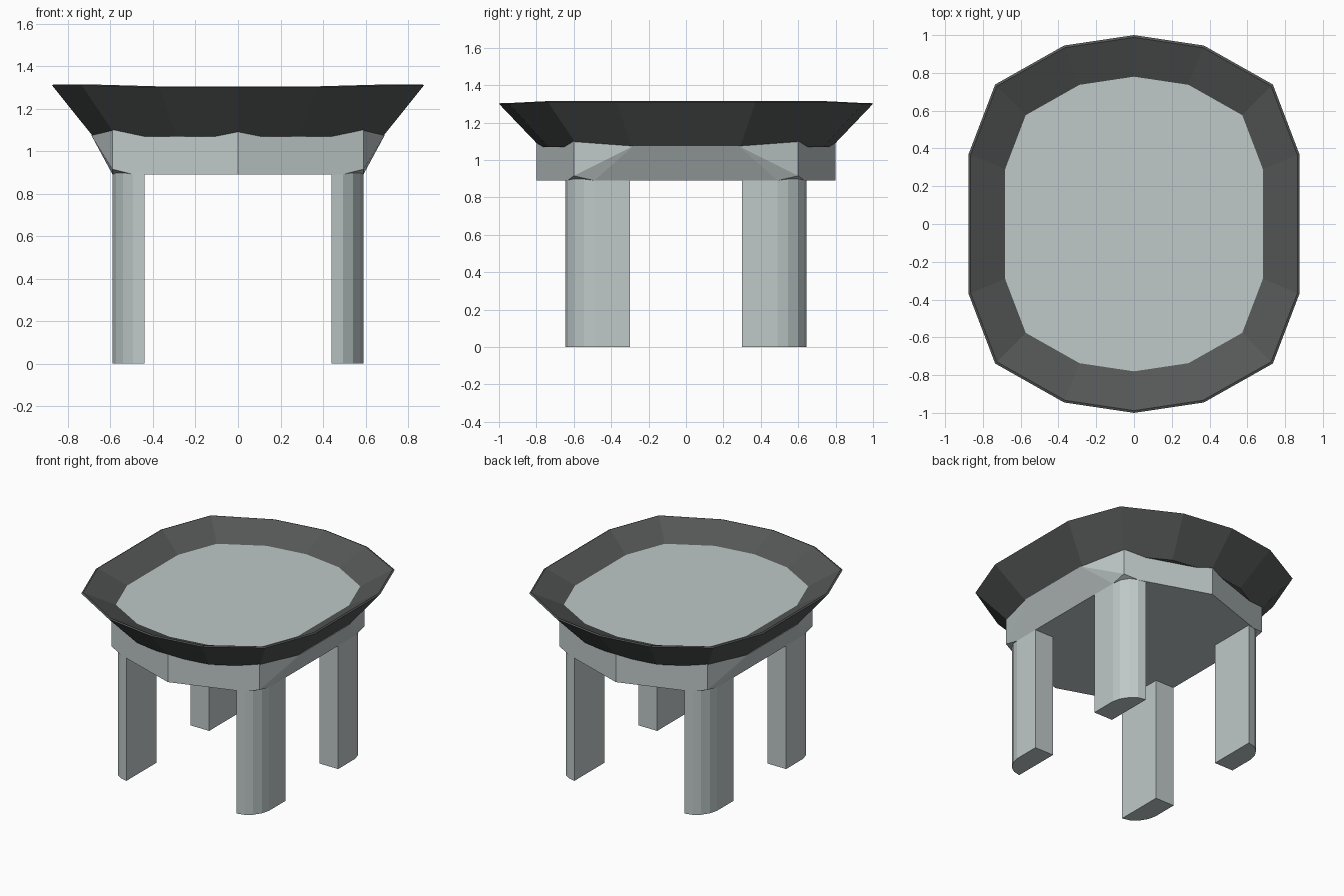
import bpy, bmesh

if "Cube" in bpy.data.objects:
    bpy.data.objects.remove(bpy.data.objects["Cube"])


def material(name, rgb):
    m = bpy.data.materials.new(name)
    m.diffuse_color = (*rgb, 1)
    m.use_nodes = True
    m.node_tree.nodes["Principled BSDF"].inputs["Base Color"].default_value = m.diffuse_color
    return m


light = material("pale grey", (0.52, 0.58, 0.58))
dark = material("charcoal", (0.09, 0.097, 0.095))


def finish(name, bm, mats):
    bmesh.ops.recalc_face_normals(bm, faces=bm.faces)
    me = bpy.data.meshes.new(name)
    bm.to_mesh(me)
    bm.free()
    for m in mats:
        me.materials.append(m)
    ob = bpy.data.objects.new(name, me)
    bpy.context.collection.objects.link(ob)
    return ob


# Tray: fourteen-sided dish with a flared dark rim and a pale floor
quarter = [(0.37, 0.94), (0.735, 0.735), (0.875, 0.37)]
right = [(0, 0.995)] + quarter + [(x, -y) for x, y in reversed(quarter)] + [(0, -0.995)]
outline = [(x * 1.0, y * 1.005) for x, y in right]
outline += [(-x, y) for x, y in reversed(outline[1:-1])]

bm = bmesh.new()


def ring(scale, z, lift=0.0):
    return [bm.verts.new((x * scale, y * scale, z + (lift if abs(x) > 0.7 else 0)))
            for x, y in outline]


def bridge(a, b):
    n = len(a)
    for i in range(n):
        bm.faces.new((a[i], a[(i + 1) % n], b[(i + 1) % n], b[i]))


under = ring(0.78, 1.07)
lip = ring(1.0, 1.3, 0.01)
lip_in = ring(0.988, 1.305, 0.01)
floor = ring(0.78, 1.21)
bridge(under, lip)
bridge(lip, lip_in)
bridge(lip_in, floor)
bm.faces.new(under)
top = bm.faces.new(floor)
top.material_index = 1
finish("tray", bm, [dark, light])

# Apron: six-sided block with side panels leaning out under the tray
bm = bmesh.new()
for sy in (-1, 1):
    for z in (0.89, 1.1):
        bm.verts.new((0, 0.8 * sy, z))
    for sx in (-1, 1):
        for x, y, z in [(0.59, 0.6, 1.1), (0.59, 0.6, 0.915), (0.59, 0.49, 0.89),
                        (0.49, 0.634, 0.89), (0.69, 0.28, 1.075)]:
            bm.verts.new((x * sx, y * sy, z))
bmesh.ops.convex_hull(bm, input=bm.verts)
finish("apron", bm, [light])

# Legs: rectangular posts with a rounded outer corner
section = [(0.44, 0.30), (0.59, 0.30), (0.59, 0.49), (0.575, 0.545), (0.54, 0.60),
           (0.495, 0.632), (0.44, 0.645)]
for sx, side in ((-1, "left"), (1, "right")):
    for sy, end in ((-1, "front"), (1, "back")):
        bm = bmesh.new()
        f = bm.faces.new([bm.verts.new((x * sx, y * sy, 0)) for x, y in section])
        ext = bmesh.ops.extrude_face_region(bm, geom=[f], use_keep_orig=True)
        for v in ext["geom"]:
            if isinstance(v, bmesh.types.BMVert):
                v.co.z = 0.9
        finish(f"{end}_{side}_leg", bm, [light])
